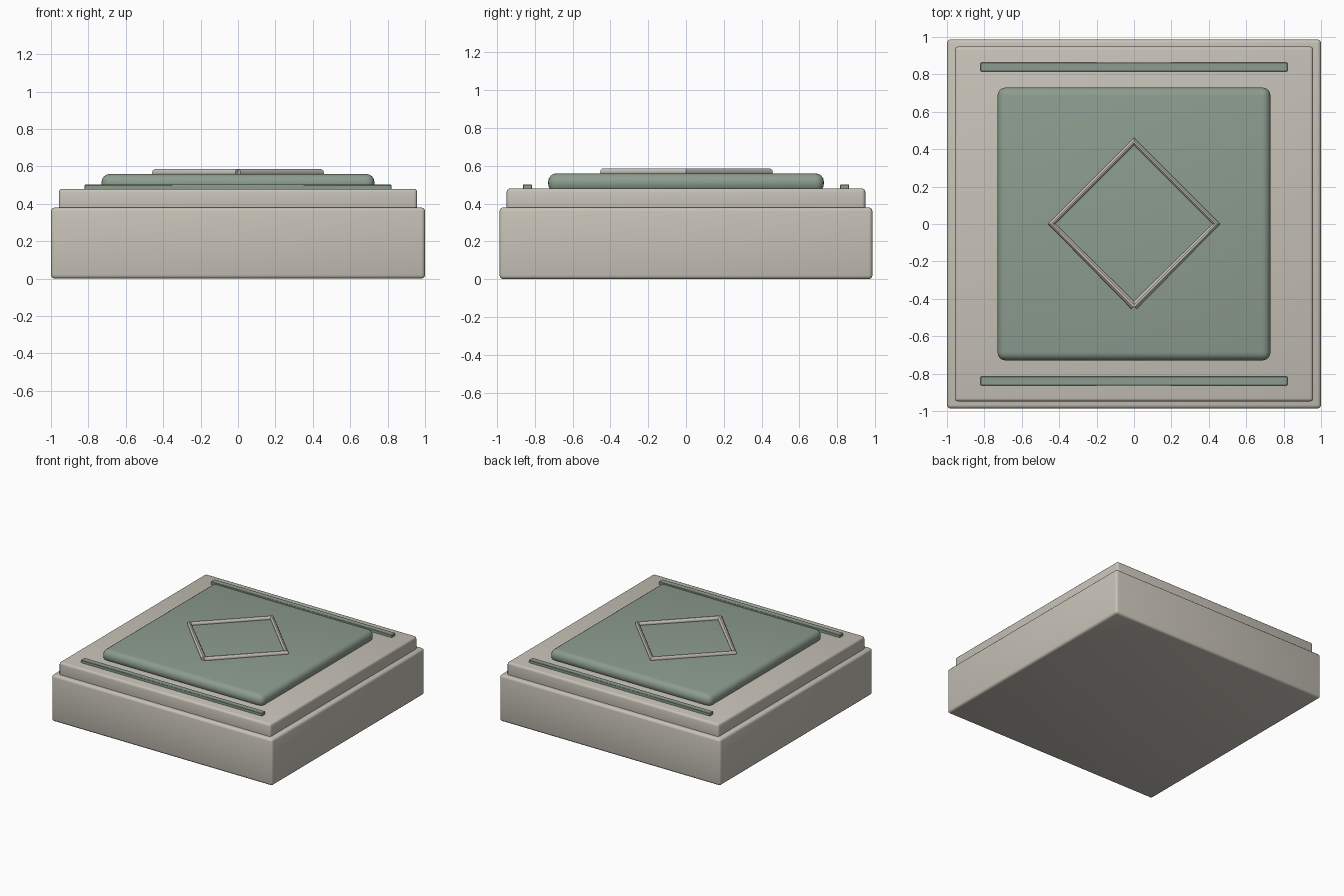
import bpy, math

if "Cube" in bpy.data.objects:
    bpy.data.objects.remove(bpy.data.objects["Cube"])


def material(name, rgb):
    m = bpy.data.materials.new(name)
    m.diffuse_color = (*rgb, 1.0)
    m.use_nodes = True
    m.node_tree.nodes["Principled BSDF"].inputs["Base Color"].default_value = m.diffuse_color
    return m


stone = material("warm_stone", (0.57, 0.54, 0.475))
sage = material("sage_green", (0.265, 0.335, 0.275))


def smooth(ob):
    bpy.ops.object.select_all(action='DESELECT')
    ob.select_set(True)
    bpy.context.view_layer.objects.active = ob
    bpy.ops.object.shade_smooth_by_angle(angle=math.radians(40))


def slab(name, sx, sy, z0, z1, y, bevel, segs, mat):
    """Rounded box of half sizes sx, sy between heights z0 and z1."""
    bpy.ops.mesh.primitive_cube_add(size=2, location=(0, y, (z0 + z1) / 2))
    ob = bpy.context.object
    ob.name = name
    ob.scale = (sx, sy, (z1 - z0) / 2)
    bpy.ops.object.transform_apply(location=False, rotation=False, scale=True)
    ob.data.materials.append(mat)
    mod = ob.modifiers.new("rounding", 'BEVEL')
    mod.width = bevel
    mod.segments = segs
    bpy.ops.object.modifier_apply(modifier=mod.name)
    smooth(ob)
    return ob


# Stepped plinth
slab("base_block", 1.0, 0.987, 0.0, 0.38, 0, 0.02, 3, stone)
slab("upper_step", 0.958, 0.949, 0.34, 0.48, 0, 0.018, 3, stone)

# Raised green pad
slab("top_pad", 0.73, 0.73, 0.46, 0.56, 0, 0.045, 4, sage)

# Thin trim strips along front and back
for side, label in ((-1, "front"), (1, "back")):
    slab(label + "_trim_strip", 0.82, 0.024, 0.47, 0.502, side * 0.84, 0.003, 1, sage)

# Diamond outline: an open tube path that returns to its front corner
curve = bpy.data.curves.new("diamond_outline", 'CURVE')
curve.dimensions = '3D'
curve.bevel_depth = 0.02
curve.bevel_resolution = 3
curve.use_fill_caps = True
spline = curve.splines.new('POLY')
spline.points.add(4)
r = 0.44
for p, (x, y) in zip(spline.points, ((0, -r), (r, 0), (0, r), (-r, 0), (0, -r))):
    p.co = (x, y, 0.566, 1)
diamond = bpy.data.objects.new("diamond_outline", curve)
bpy.context.collection.objects.link(diamond)
curve.materials.append(stone)
bpy.ops.object.select_all(action='DESELECT')
diamond.select_set(True)
bpy.context.view_layer.objects.active = diamond
bpy.ops.object.convert(target='MESH')
smooth(bpy.context.object)
